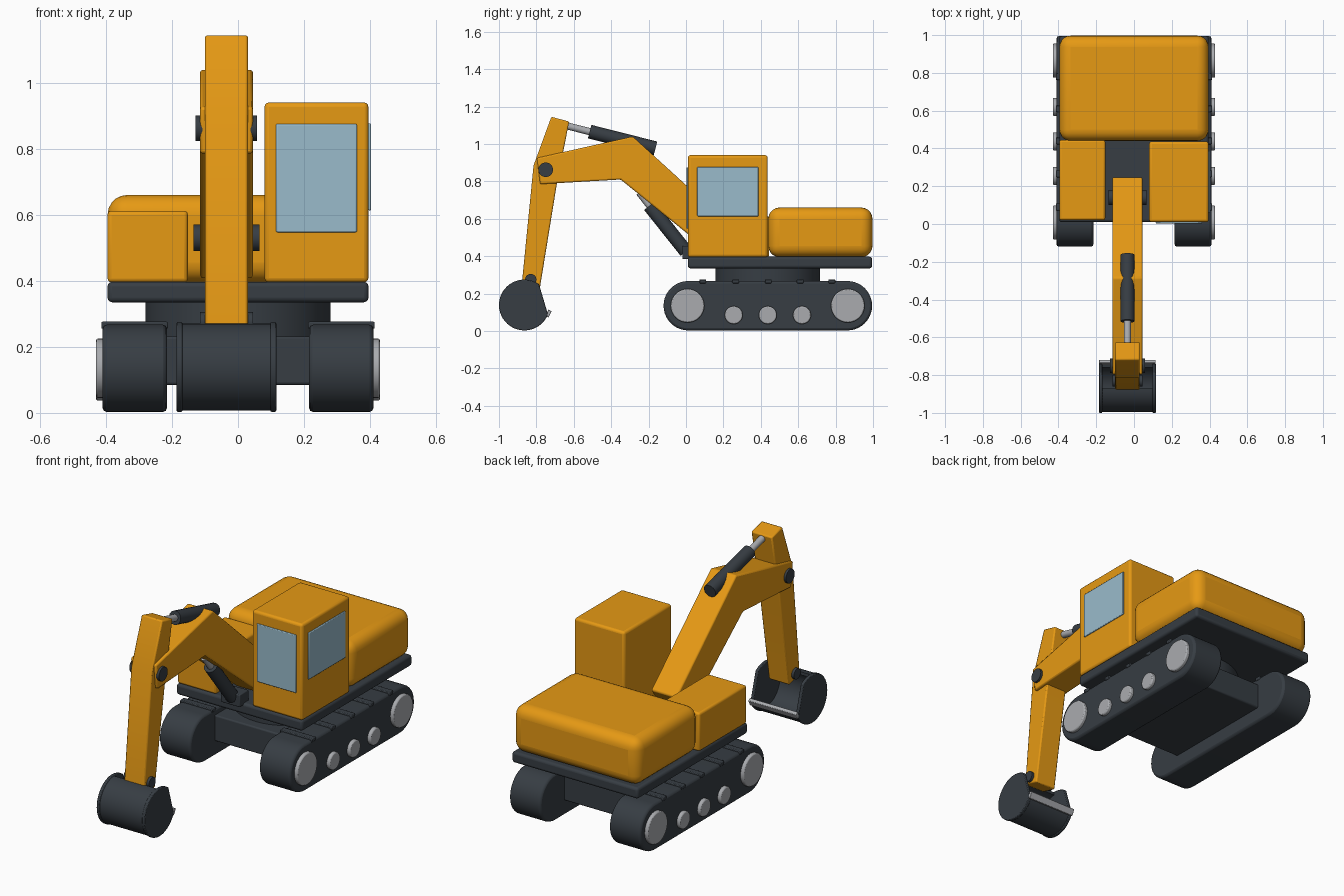
import bpy, bmesh, math
from mathutils import Vector

if "Cube" in bpy.data.objects:
    bpy.data.objects.remove(bpy.data.objects["Cube"])


def material(name, rgb):
    m = bpy.data.materials.new(name)
    m.diffuse_color = (*rgb, 1)
    m.use_nodes = True
    m.node_tree.nodes["Principled BSDF"].inputs["Base Color"].default_value = m.diffuse_color
    return m


ORANGE = material("orange paint", (0.79, 0.32, 0.007))
DARK = material("dark steel", (0.038, 0.047, 0.057))
GLASS = material("window glass", (0.32, 0.50, 0.60))
METAL = material("bare metal", (0.40, 0.41, 0.43))
ARM_X = -0.035


def finish(name, bm, mat, bevel=0.0, segments=3):
    bmesh.ops.recalc_face_normals(bm, faces=bm.faces[:])
    mesh = bpy.data.meshes.new(name)
    bm.to_mesh(mesh)
    bm.free()
    ob = bpy.data.objects.new(name, mesh)
    bpy.context.collection.objects.link(ob)
    mesh.materials.append(mat)
    if bevel:
        mod = ob.modifiers.new("rounded edges", 'BEVEL')
        mod.width, mod.segments = bevel, segments
        mod.limit_method, mod.angle_limit = 'ANGLE', math.radians(40)
    bpy.ops.object.select_all(action='DESELECT')
    ob.select_set(True)
    bpy.context.view_layer.objects.active = ob
    bpy.ops.object.shade_smooth_by_angle(angle=math.radians(32))
    return ob


def box(name, x, y, z, mat, bevel=0.0, segments=3):
    bm = bmesh.new()
    bmesh.ops.create_cube(bm, size=1)
    for v in bm.verts:
        for i, (a, b) in enumerate((x, y, z)):
            v.co[i] = (a + b) / 2 + v.co[i] * (b - a)
    return finish(name, bm, mat, bevel, segments)


def side_profile(name, points, x0, x1, mat, bevel=0.0):
    """Extrude a (y, z) outline from x0 to x1."""
    bm = bmesh.new()
    face = bm.faces.new([bm.verts.new((x0, y, z)) for y, z in points])
    out = bmesh.ops.extrude_face_region(bm, geom=[face])
    for v in out["geom"]:
        if isinstance(v, bmesh.types.BMVert):
            v.co.x = x1
    return finish(name, bm, mat, bevel, 2)


def rod(name, a, b, r, mat, sides=32, bevel=0.0):
    a, b = Vector(a), Vector(b)
    bm = bmesh.new()
    bmesh.ops.create_cone(bm, cap_ends=True, segments=sides, radius1=r, radius2=r,
                          depth=(b - a).length)
    q = (b - a).to_track_quat('Z', 'Y')
    for v in bm.verts:
        v.co = q @ v.co + (a + b) / 2
    return finish(name, bm, mat, bevel, 2)


def arc(cy, cz, r, start, end, n):
    angles = [math.radians(start + (end - start) * i / n) for i in range(n + 1)]
    return [(cy + r * math.cos(t), cz + r * math.sin(t)) for t in angles]


# Crawler tracks with pads and wheels
track = arc(0.012, 0.135, 0.132, 90, 270, 20) + arc(0.863, 0.135, 0.132, -90, 90, 20)
wheels = [(0.008, 0.135, 0.09), (0.865, 0.135, 0.09)]
wheels += [(y, 0.085, 0.048) for y in (0.255, 0.437, 0.62)]
for side, s in (("left", -1), ("right", 1)):
    side_profile(side + "_track", track, *sorted((s * 0.215, s * 0.41)), DARK, 0.012)
    for y in (0.09, 0.265, 0.44, 0.61, 0.78):
        box(side + "_track_pad", sorted((s * 0.212, s * 0.414)), (y - 0.018, y + 0.018),
            (0.255, 0.276), DARK, 0.004, 2)
    for y, z, r in wheels:
        rod(side + "_wheel", (s * 0.39, y, z), (s * 0.43, y, z), r, METAL, 32, 0.006)

# Undercarriage and deck
box("undercarriage", (-0.23, 0.23), (0.1, 0.78), (0.085, 0.232), DARK, 0.008)
rod("turntable", (0, 0.437, 0.22), (0, 0.437, 0.345), 0.28, DARK, 48)
box("deck", (-0.395, 0.395), (0.01, 0.995), (0.335, 0.397), DARK, 0.014)

# Upper body
box("counterweight", (-0.395, 0.395), (0.44, 0.997), (0.395, 0.66), ORANGE, 0.06, 5)
box("side_tank", (-0.395, -0.152), (0.02, 0.445), (0.395, 0.612), ORANGE, 0.012)
box("cab", (0.08, 0.395), (0.01, 0.437), (0.395, 0.94), ORANGE, 0.014)
box("front_window", (0.115, 0.36), (0.002, 0.0115), (0.547, 0.875), GLASS, 0.004, 2)
box("side_window", (0.394, 0.403), (0.06, 0.387), (0.613, 0.877), GLASS, 0.004, 2)

# Boom and its foot pin
boom = [(-0.797, 0.925), (-0.285, 1.04), (0.25, 0.553), (0.15, 0.405),
        (-0.35, 0.81), (-0.78, 0.785)]
side_profile("boom", boom, ARM_X - 0.08, ARM_X + 0.08, ORANGE, 0.008)
rod("boom_foot_pin", (ARM_X - 0.1, 0.14, 0.53), (ARM_X + 0.1, 0.14, 0.53), 0.04, DARK)

# Stick with elbow and bucket pins
stick = [(-0.72, 1.145), (-0.625, 1.12), (-0.65, 0.99), (-0.69, 0.79),
         (-0.782, 0.225), (-0.878, 0.25), (-0.815, 0.885)]
side_profile("stick", stick, ARM_X - 0.065, ARM_X + 0.065, ORANGE, 0.007)
rod("elbow_pin", (ARM_X - 0.093, -0.75, 0.862), (ARM_X + 0.093, -0.75, 0.862), 0.039, DARK)
rod("bucket_pin", (ARM_X - 0.08, -0.83, 0.275), (ARM_X + 0.08, -0.83, 0.275), 0.03, DARK)

# Bucket: curved open shell, two cheek plates and a cutting edge
CY, CZ = -0.864, 0.139
shell = arc(CY, CZ, 0.132, 92, 338, 32) + arc(CY, CZ, 0.115, 338, 92, 32)
side_profile("bucket_shell", shell, ARM_X - 0.14, ARM_X + 0.14, DARK)
cheek = arc(CY, CZ, 0.136, 55, 338, 36)
for s in (-1, 1):
    side_profile("bucket_cheek", cheek, *sorted((ARM_X + s * 0.133, ARM_X + s * 0.151)),
                 DARK, 0.004)
edge = [(-0.752, 0.078), (-0.735, 0.072), (-0.718, 0.105), (-0.735, 0.115)]
side_profile("cutting_edge", edge, ARM_X - 0.15, ARM_X + 0.15, METAL, 0.003)

# Hydraulic cylinders
rod("stick_cylinder", (ARM_X, -0.515, 1.066), (ARM_X, -0.163, 0.977), 0.037, DARK, 16)
rod("stick_piston", (ARM_X, -0.68, 1.108), (ARM_X, -0.5, 1.062), 0.019, METAL, 16)
rod("boom_cylinder", (ARM_X, -0.195, 0.67), (ARM_X, 0.0, 0.425), 0.037, DARK, 16)
rod("boom_piston", (ARM_X, -0.25, 0.74), (ARM_X, -0.19, 0.664), 0.019, METAL, 16)
box("cylinder_bracket", (ARM_X - 0.06, ARM_X + 0.06), (-0.02, 0.06), (0.385, 0.455), DARK, 0.005)
